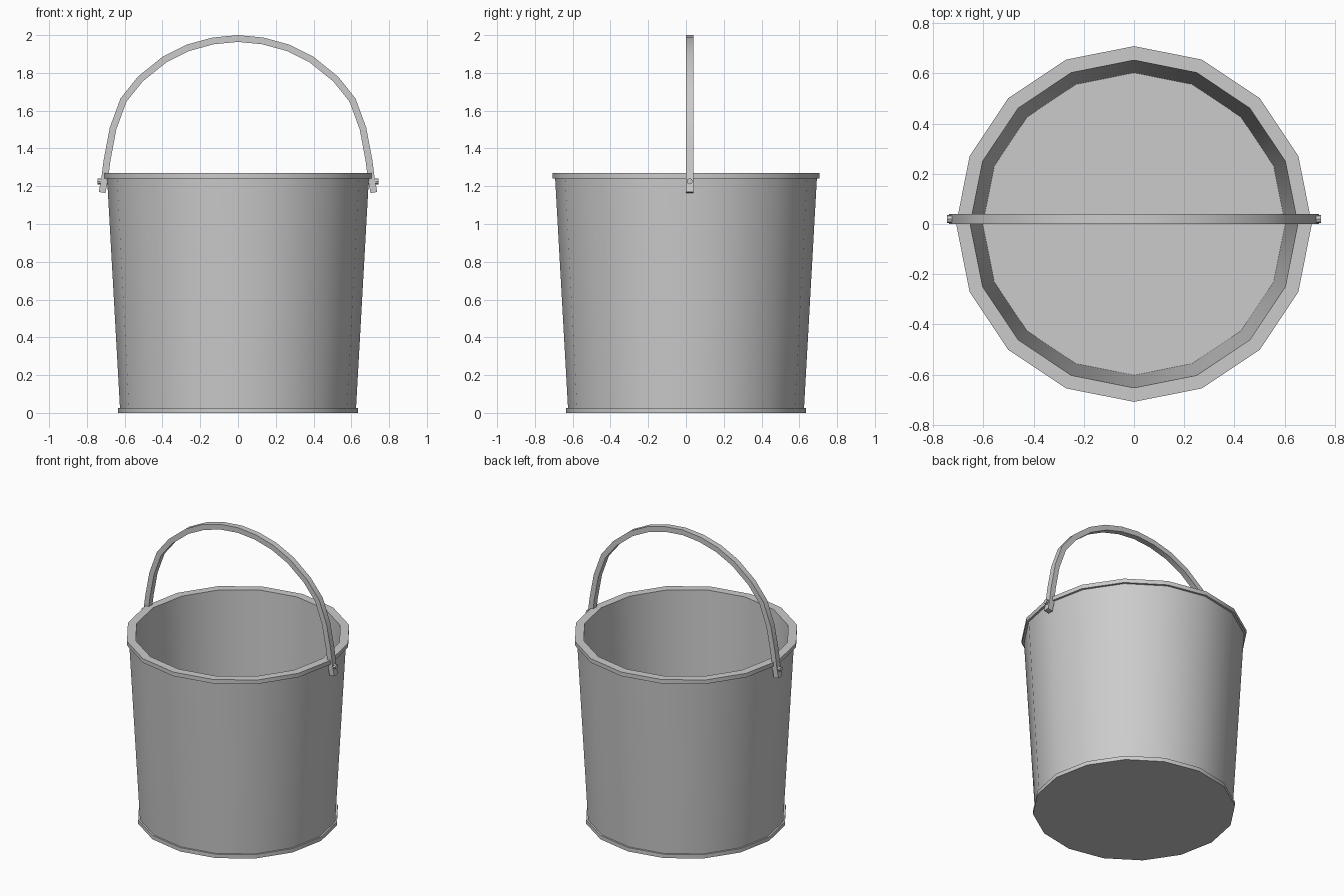
import bpy, bmesh
from math import sin, cos, pi
from mathutils import Vector

if "Cube" in bpy.data.objects:
    bpy.data.objects.remove(bpy.data.objects["Cube"])

SIDES = 16


def make_object(name, bm, angle=0.6):
    bmesh.ops.recalc_face_normals(bm, faces=bm.faces)
    mesh = bpy.data.meshes.new(name)
    bm.to_mesh(mesh)
    bm.free()
    ob = bpy.data.objects.new(name, mesh)
    bpy.context.collection.objects.link(ob)
    bpy.ops.object.select_all(action='DESELECT')
    bpy.context.view_layer.objects.active = ob
    ob.select_set(True)
    bpy.ops.object.shade_smooth_by_angle(angle=angle)
    return ob


def bridge(bm, rings):
    for a, b in zip(rings, rings[1:]):
        n = len(a)
        for i in range(n):
            bm.faces.new((a[i], a[(i + 1) % n], b[(i + 1) % n], b[i]))
    bm.faces.new(rings[0])
    bm.faces.new(rings[-1])


# Bucket: base band, tapered wall, rim, inner wall and floor in one profile
profile = [(0.636, 0), (0.636, 0.027), (0.625, 0.027), (0.693, 1.242),
           (0.708, 1.242), (0.708, 1.27), (0.652, 1.27), (0.602, 0.04)]
bm = bmesh.new()
rings = [[bm.verts.new((r * cos(2 * pi * i / SIDES), r * sin(2 * pi * i / SIDES), z))
          for i in range(SIDES)] for r, z in profile]
bridge(bm, rings)
make_object("bucket_body", bm)

# Handle: flat strip swept along an arch, given by its outer edge
half = [(0.737, 1.17), (0.724, 1.24), (0.711, 1.34), (0.679, 1.51), (0.622, 1.665),
        (0.53, 1.78), (0.40, 1.885), (0.27, 1.95), (0.135, 1.987)]
path = [Vector(p) for p in half] + [Vector((0, 2.0))]
path += [Vector((-x, z)) for x, z in reversed(half)]
bm = bmesh.new()
rings = []
for i, p in enumerate(path):
    t = (path[min(i + 1, len(path) - 1)] - path[max(i - 1, 0)]).normalized()
    q = p + Vector((-t.y, t.x)) * 0.036
    rings.append([bm.verts.new((v.x, y, v.y)) for v, y in
                  ((p, 0), (p, 0.04), (q, 0.04), (q, 0))])
bridge(bm, rings)
make_object("handle", bm)

# Pivot pins holding the handle ends
for side, label in ((1, "right"), (-1, "left")):
    bm = bmesh.new()
    rings = [[bm.verts.new((side * x, 0.02 + 0.016 * cos(pi * k / 4),
                            1.226 + 0.016 * sin(pi * k / 4))) for k in range(8)]
             for x in (0.67, 0.744)]
    bridge(bm, rings)
    make_object("pivot_pin_" + label, bm)
